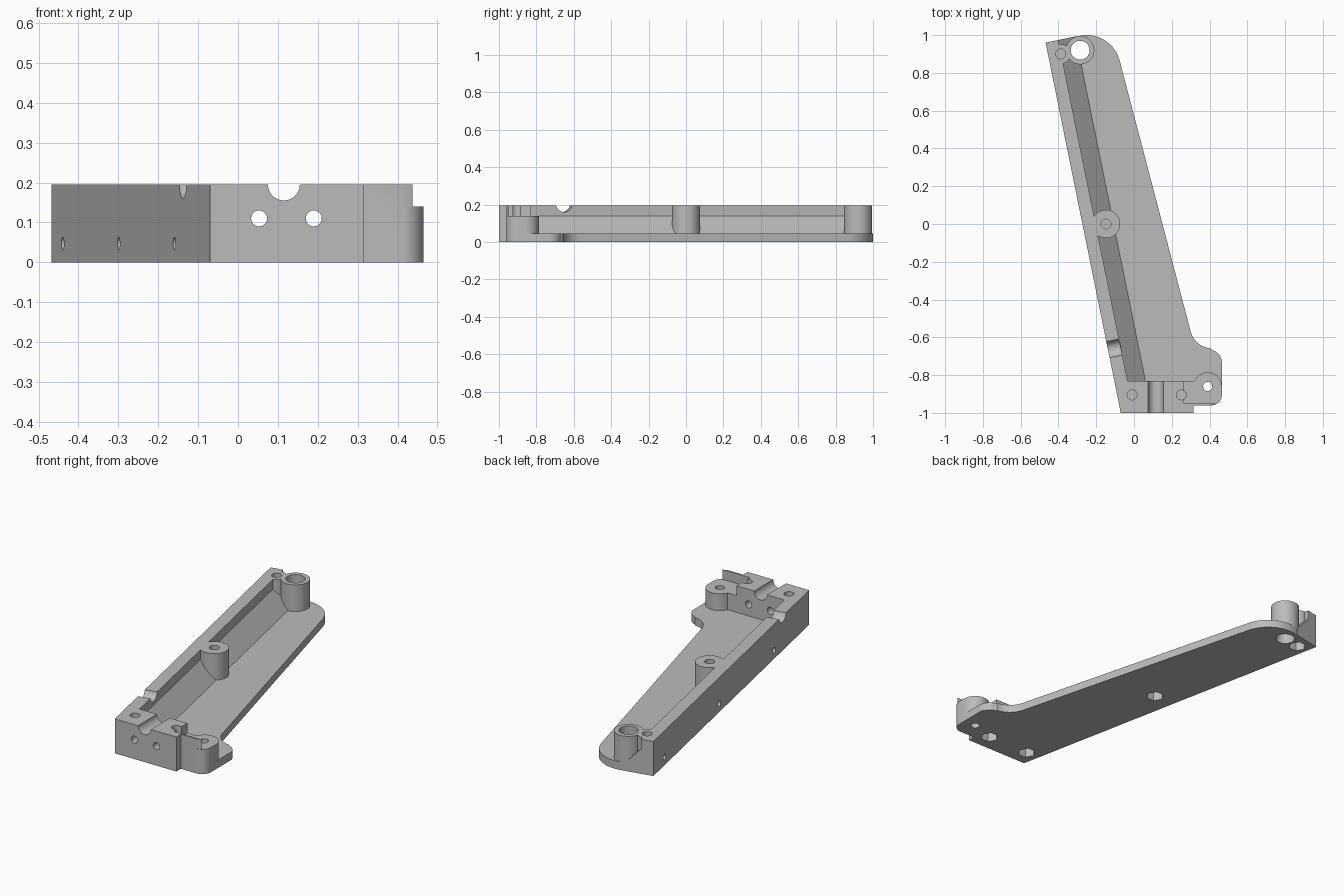
import bpy, bmesh
from math import cos, sin, radians, pi
from mathutils import Vector

old = bpy.data.objects.get("Cube")
if old:
    bpy.data.objects.remove(old)

FLOOR, TOP, STEP = 0.045, 0.195, 0.14      # plate, rim and lower boss heights
CORNER = Vector((-0.07, -1.0))             # front end of the outer wall
FAR = Vector((-0.468, 0.96))               # back end of the outer wall
LEAN = (FAR.x - CORNER.x) / (FAR.y - CORNER.y)

grey = bpy.data.materials.new("light grey")
grey.use_nodes = True
grey.diffuse_color = (0.5, 0.5, 0.5, 1)
grey.node_tree.nodes["Principled BSDF"].inputs["Base Color"].default_value = (0.5, 0.5, 0.5, 1)


def arc(cx, cy, r, a0, a1, n=12):
    steps = [radians(a0 + (a1 - a0) * i / n) for i in range(n + 1)]
    return [(cx + r * cos(a), cy + r * sin(a)) for a in steps]


def circle(cx, cy, r, n=40):
    return arc(cx, cy, r, 0, 360, n)[:-1]


def loft(name, start, end):
    """Solid between two matching rings of 3D points."""
    bm = bmesh.new()
    a = [bm.verts.new(p) for p in start]
    b = [bm.verts.new(p) for p in end]
    bm.faces.new(a[::-1])
    bm.faces.new(b)
    for i in range(len(a)):
        j = (i + 1) % len(a)
        bm.faces.new((a[i], a[j], b[j], b[i]))
    bmesh.ops.recalc_face_normals(bm, faces=bm.faces)
    mesh = bpy.data.meshes.new(name)
    bm.to_mesh(mesh)
    bm.free()
    mesh.materials.append(grey)
    obj = bpy.data.objects.new(name, mesh)
    bpy.context.collection.objects.link(obj)
    return obj


def prism(name, pts, z0, z1):
    return loft(name, [(x, y, z0) for x, y in pts], [(x, y, z1) for x, y in pts])


def rod(name, p, q, r, n=32):
    p, q = Vector(p), Vector(q)
    side = (q - p).cross(Vector((0, 0, 1))).normalized()
    up = side.cross(q - p).normalized()
    ring = [r * (cos(t) * side + sin(t) * up) for t in (2 * pi * i / n for i in range(n))]
    return loft(name, [p + v for v in ring], [q + v for v in ring])


def combine(target, other, operation):
    mod = target.modifiers.new(other.name, 'BOOLEAN')
    mod.operation = operation
    mod.solver = 'EXACT'
    mod.object = other
    bpy.context.view_layer.objects.active = target
    bpy.ops.object.modifier_apply(modifier=mod.name)
    bpy.data.objects.remove(other)


# Base plate with rounded ends
outline = [tuple(CORNER), (0.315, -1), (0.315, -0.96)]
outline += arc(0.41, -0.905, 0.055, -90, 0)
outline += arc(0.395, -0.735, 0.07, 0, 75)
outline += arc(0.416, -0.539, 0.12, 265, 195)
outline += arc(-0.25, 0.82, 0.18, 15, 102, 20)
outline.append(tuple(FAR))
bracket = prism("bracket_body", outline, 0, FLOOR)

# Outer wall with a sloped inner foot
section = [(0, 0), (0.165, 0), (0.165, FLOOR), (0.07, STEP), (0.07, TOP), (0, TOP)]


def wall_ring(y, skew):
    return [(CORNER.x + LEAN * (y + skew * o - CORNER.y) + o, y + skew * o, z) for o, z in section]


wall = loft("side_wall", wall_ring(-0.9, 0), wall_ring(FAR.y, 0.2))

# Front block with a thin lip, and the lower boss next to it
block = prism("front_block", [tuple(CORNER), (0.315, -1), (0.315, -0.96), (0.41, -0.96),
                              (0.437, -0.95), (0.265, -0.95), (0.265, -0.83),
                              (-0.1045, -0.83)], 0.01, TOP)
low_boss = prism("low_boss", [(0.25, -0.96)] + arc(0.41, -0.905, 0.055, -90, 0)
                 + arc(0.39, -0.86, 0.075, 0, 157, 20) + [(0.25, -0.83)], 0.01, STEP)

# Round screw posts
posts = [prism("middle_post", circle(-0.148, 0, 0.075), 0.01, TOP),
         prism("back_post", circle(-0.285, 0.92, 0.075), 0.01, TOP),
         prism("corner_post", circle(-0.388, 0.9, 0.052), 0.01, TOP)]
for part in [wall, block, low_boss] + posts:
    combine(bracket, part, 'UNION')

# Through holes
cutters = [prism("back_hole", circle(-0.285, 0.92, 0.05), -0.1, 0.3),
           prism("low_hole", circle(0.39, -0.86, 0.024), -0.1, 0.3)]

# Screw holes from above with nut recesses underneath
for x, y in [(-0.148, 0), (-0.388, 0.9), (-0.01, -0.905), (0.25, -0.905)]:
    cutters.append(prism("screw_hole", circle(x, y, 0.026), 0.06, 0.3))
    cutters.append(prism("nut_recess", circle(x, y, 0.047, 6), -0.1, 0.05))

# Trough and pin holes through the front block
cutters.append(rod("trough", (0.115, -1.1, TOP), (0.115, -0.7, TOP), 0.04))
for x in (0.053, 0.19):
    cutters.append(rod("pin_hole", (x, -1.1, 0.11), (x, -0.7, 0.11), 0.02))

# Cable notch and blind holes square to the outer wall
inward = Vector((1, -LEAN, 0)).normalized()


def on_wall(y, z):
    return Vector((CORNER.x + LEAN * (y - CORNER.y), y, z))


notch = on_wall(-0.665, 0.205)
cutters.append(rod("cable_notch", notch - inward * 0.05, notch + inward * 0.12, 0.045))
for y in (0.82, 0.13, -0.56):
    p = on_wall(y, 0.047)
    cutters.append(rod("side_hole", p - inward * 0.05, p + inward * 0.09, 0.016))
for cutter in cutters:
    combine(bracket, cutter, 'DIFFERENCE')

# Smooth the round faces, keep the edges sharp
bpy.ops.object.select_all(action='DESELECT')
bracket.select_set(True)
bpy.context.view_layer.objects.active = bracket
bpy.ops.object.shade_smooth_by_angle(angle=radians(30))
